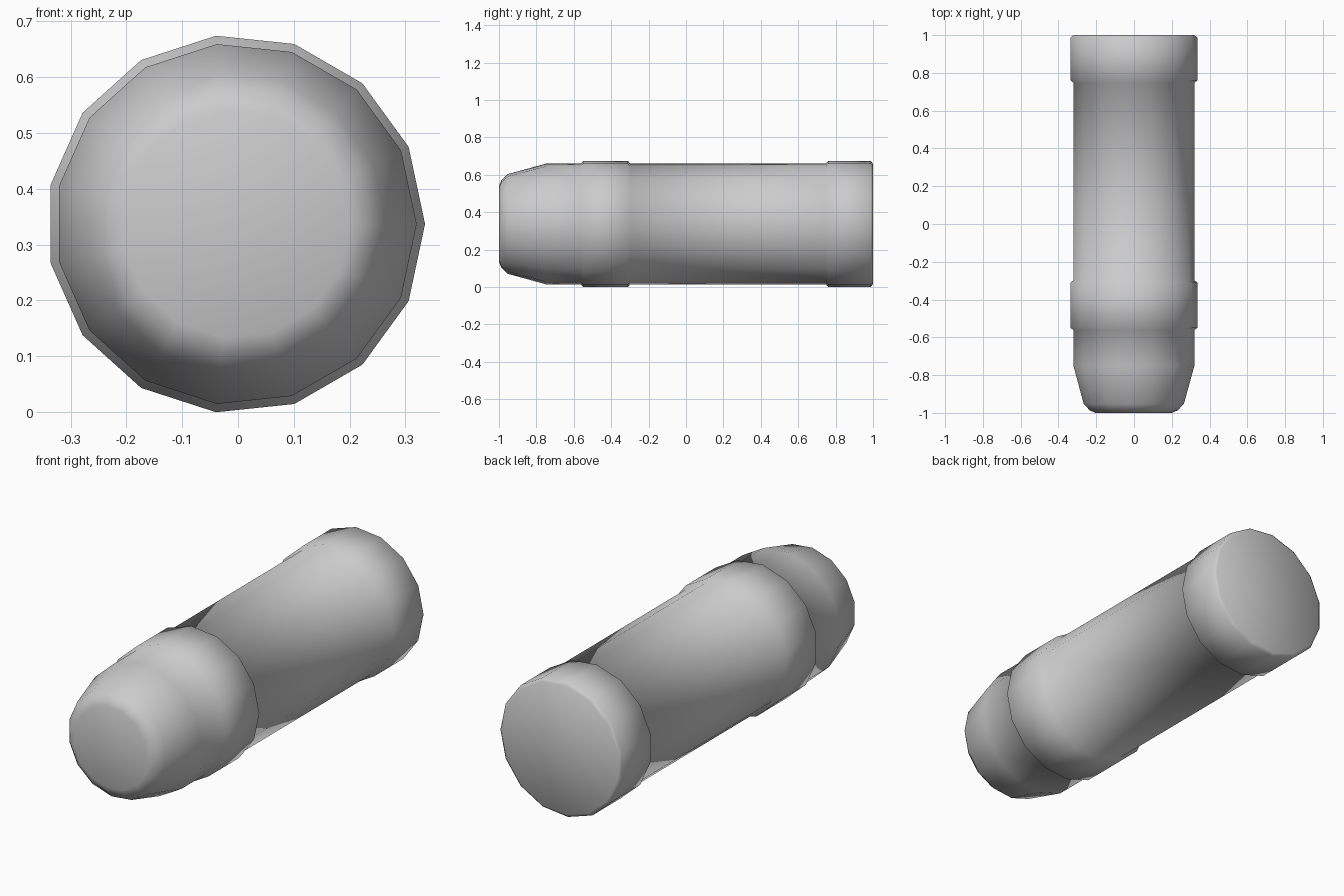
import bpy, bmesh, math

if "Cube" in bpy.data.objects:
    bpy.data.objects.remove(bpy.data.objects["Cube"])

SIDES = 15
CX, CZ = -0.004, 0.337   # axis position
BODY, BAND = 0.324, 0.339


def band(y0, y1, bevel=0.012):
    """Raised collar with chamfered edges."""
    return [(y0, BODY), (y0 + bevel, BAND), (y1 - bevel, BAND), (y1, BODY)]


def lathe(name, profile):
    """Turn (y, radius) pairs around the lengthwise axis and cap both ends."""
    bm = bmesh.new()
    rings = []
    for y, r in profile:
        rings.append([bm.verts.new((CX + r * math.cos(a), y, CZ + r * math.sin(a)))
                      for a in (2 * math.pi * i / SIDES for i in range(SIDES))])
    for a, b in zip(rings, rings[1:]):
        for i in range(SIDES):
            j = (i + 1) % SIDES
            bm.faces.new((a[i], a[j], b[j], b[i]))
    bm.faces.new(rings[0])
    bm.faces.new(rings[-1])
    bmesh.ops.recalc_face_normals(bm, faces=bm.faces)
    mesh = bpy.data.meshes.new(name)
    bm.to_mesh(mesh)
    bm.free()
    obj = bpy.data.objects.new(name, mesh)
    bpy.context.collection.objects.link(obj)
    bpy.ops.object.select_all(action='DESELECT')
    obj.select_set(True)
    bpy.context.view_layer.objects.active = obj
    bpy.ops.object.shade_smooth_by_angle(angle=math.radians(60))
    return obj


# Rounded, tapered nose, then front collar, long barrel and rear collar
nose = [(-1.0, 0.205), (-0.987, 0.235), (-0.953, 0.268), (-0.75, BODY)]
lathe("capsule_body", nose + band(-0.562, -0.298) + band(0.748, 1.0))
